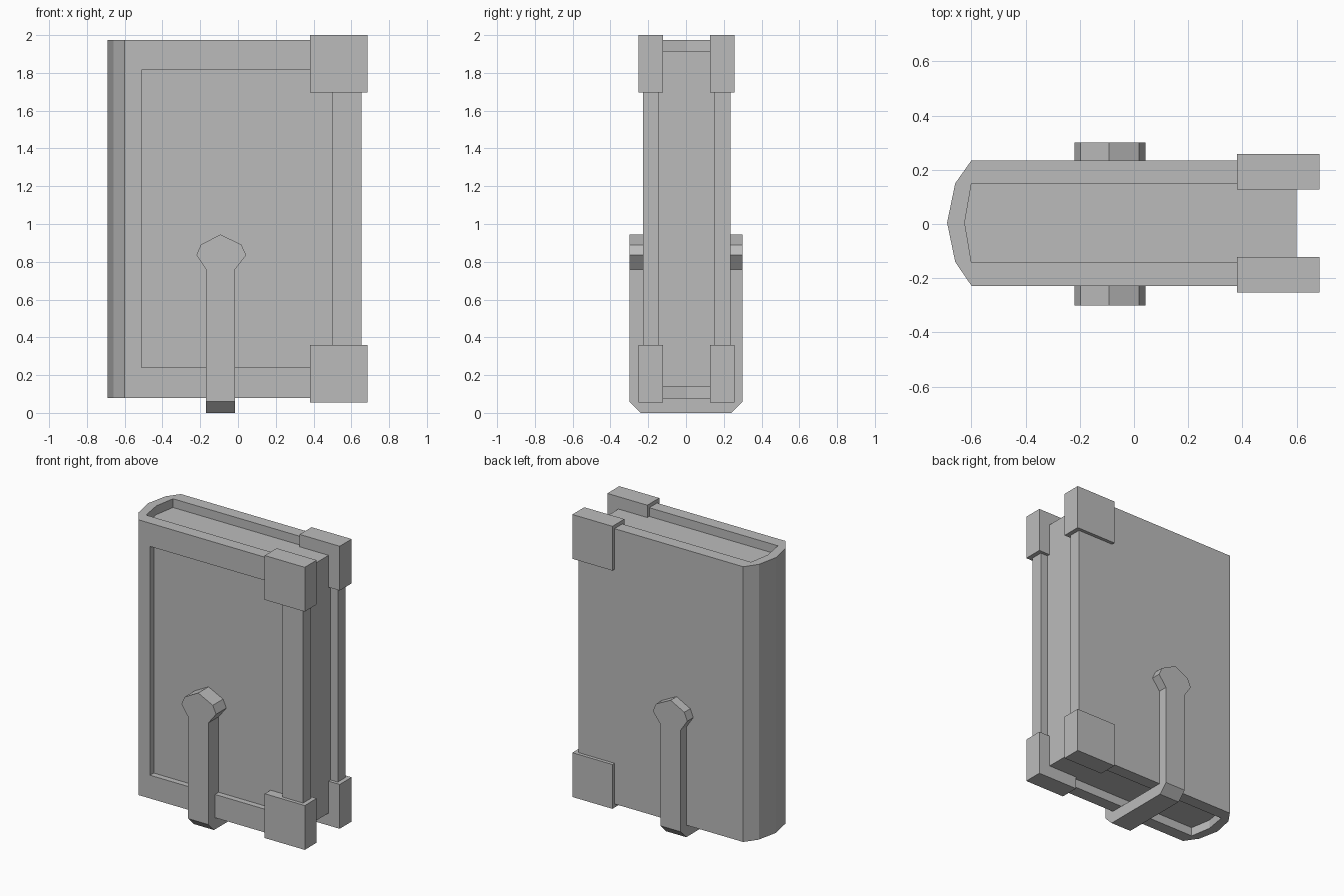
import bpy
import bmesh
from mathutils import Vector

cube = bpy.data.objects.get("Cube")
if cube:
    bpy.data.objects.remove(cube, do_unlink=True)

# Single flat grey
grey = bpy.data.materials.new("plain grey")
grey.use_nodes = True
colour = (0.5, 0.5, 0.5, 1)
grey.diffuse_color = colour
grey.node_tree.nodes["Principled BSDF"].inputs["Base Color"].default_value = colour


def finish(name, bm):
    bmesh.ops.recalc_face_normals(bm, faces=bm.faces)
    mesh = bpy.data.meshes.new(name)
    bm.to_mesh(mesh)
    bm.free()
    mesh.materials.append(grey)
    obj = bpy.data.objects.new(name, mesh)
    bpy.context.collection.objects.link(obj)
    return obj


def extrude(points, offset):
    """Extrude a closed outline of 3D points along an offset."""
    bm = bmesh.new()
    face = bm.faces.new([bm.verts.new(p) for p in points])
    new = bmesh.ops.extrude_face_region(bm, geom=[face])["geom"]
    verts = [v for v in new if isinstance(v, bmesh.types.BMVert)]
    bmesh.ops.translate(bm, verts=verts, vec=Vector(offset))
    bmesh.ops.recalc_face_normals(bm, faces=bm.faces)
    return bm


def box(name, x, y, z):
    outline = [(x[0], y[0], z[0]), (x[1], y[0], z[0]),
               (x[1], y[1], z[0]), (x[0], y[1], z[0])]
    return finish(name, extrude(outline, (0, 0, z[1] - z[0])))


# Cover: C-shaped outline with a faceted spine
edge_x, hinge_x = 0.655, -0.6
outer = [(edge_x, 0.235), (hinge_x, 0.235), (-0.66, 0.15), (-0.69, 0.005),
         (-0.66, -0.14), (hinge_x, -0.228), (edge_x, -0.228)]
inner = [(edge_x, -0.143), (hinge_x, -0.143), (-0.625, 0.005),
         (hinge_x, 0.15), (edge_x, 0.15)]
bm = extrude([(x, y, 0.08) for x, y in outer + inner], (0, 0, 1.895))

# Sunken panel on the front board
front = min(bm.faces, key=lambda f: f.calc_center_median().y)
centre = front.calc_center_median()
bmesh.ops.inset_individual(bm, faces=[front], thickness=0.1)
for v in front.verts:
    v.co.x = -0.51 if v.co.x < centre.x else 0.5
    v.co.z = 0.24 if v.co.z < centre.z else 1.815
rim = front
bmesh.ops.inset_individual(bm, faces=[rim], thickness=0.0)
for v in rim.verts:
    v.co.y += 0.04
finish("cover", bm)

# Page block filling the cover
pages = [(0.6, -0.143), (hinge_x, -0.143), (-0.625, 0.005),
         (hinge_x, 0.15), (0.6, 0.15)]
finish("pages", extrude([(x, y, 0.14) for x, y in pages], (0, 0, 1.775)))

# Corner guards
for side, y in (("front", (-0.252, -0.122)), ("back", (0.128, 0.258))):
    for level, z in (("lower", (0.055, 0.36)), ("upper", (1.695, 2.0))):
        box(f"{side}_{level}_corner", (0.38, 0.685), y, z)

# Strap: a chamfered U running under the book
strap = [(-0.3, 0.76), (-0.3, 0.06), (-0.24, 0), (0.24, 0), (0.3, 0.06),
         (0.3, 0.76), (0.18, 0.76), (0.18, 0.08), (-0.18, 0.08), (-0.18, 0.76)]
finish("strap", extrude([(-0.17, y, z) for y, z in strap], (0.155, 0, 0)))

# Faceted strap heads on both boards
head = [(-0.17, 0.76), (-0.22, 0.835), (-0.197, 0.89), (-0.093, 0.945),
        (0.018, 0.89), (0.043, 0.835), (-0.015, 0.76)]
for side, y in (("front", -0.3), ("back", 0.18)):
    finish(f"{side}_strap_head", extrude([(x, y, z) for x, z in head], (0, 0.12, 0)))
